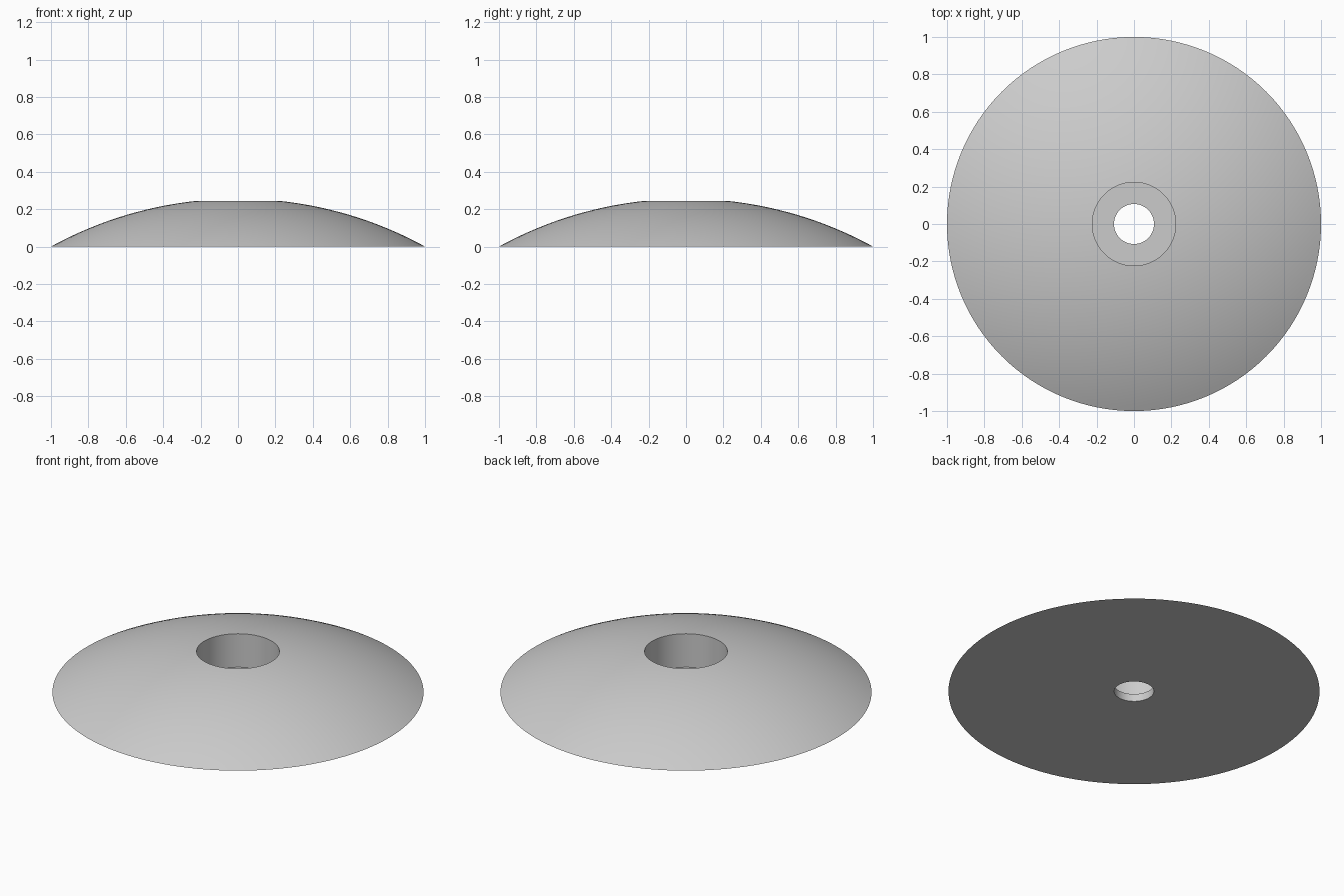
import bpy, bmesh, math

cube = bpy.data.objects.get("Cube")
if cube:
    bpy.data.objects.remove(cube, do_unlink=True)

SEGMENTS = 128
RIM, BORE, RECESS = 1.0, 0.107, 0.223   # radii
APEX, LEDGE = 0.256, 0.045              # heights
DOME_STEPS = 24

# One plain grey for the whole part
grey = bpy.data.materials.new("plain_grey")
grey.use_nodes = True
colour = (0.6, 0.6, 0.6, 1)
grey.diffuse_color = colour
grey.node_tree.nodes["Principled BSDF"].inputs["Base Color"].default_value = colour

# Closed cross-section: bore, ledge, recess wall, spherical dome
sphere = (RIM ** 2 + APEX ** 2) / (2 * APEX)
outer = math.asin(RIM / sphere)
inner = math.asin(RECESS / sphere)
profile = [(BORE, 0), (BORE, LEDGE), (RECESS, LEDGE)]
for i in range(DOME_STEPS + 1):
    a = inner + (outer - inner) * i / DOME_STEPS
    profile.append((sphere * math.sin(a), sphere * math.cos(a) - sphere + APEX))

# Revolve the cross-section about the z axis
bm = bmesh.new()
verts = [bm.verts.new((r, 0, z)) for r, z in profile]
edges = [bm.edges.new((v, verts[(i + 1) % len(verts)])) for i, v in enumerate(verts)]
bmesh.ops.spin(bm, geom=verts + edges, cent=(0, 0, 0), axis=(0, 0, 1),
               angle=math.tau, steps=SEGMENTS, use_merge=True)
bmesh.ops.remove_doubles(bm, verts=bm.verts, dist=0.0001)
bmesh.ops.recalc_face_normals(bm, faces=bm.faces)
mesh = bpy.data.meshes.new("domed_washer")
bm.to_mesh(mesh)
bm.free()
mesh.materials.append(grey)
washer = bpy.data.objects.new("domed_washer", mesh)
bpy.context.collection.objects.link(washer)

# Smooth dome with crisp rim and hole edges
bpy.ops.object.select_all(action="DESELECT")
washer.select_set(True)
bpy.context.view_layer.objects.active = washer
bpy.ops.object.shade_smooth_by_angle(angle=math.radians(25))
